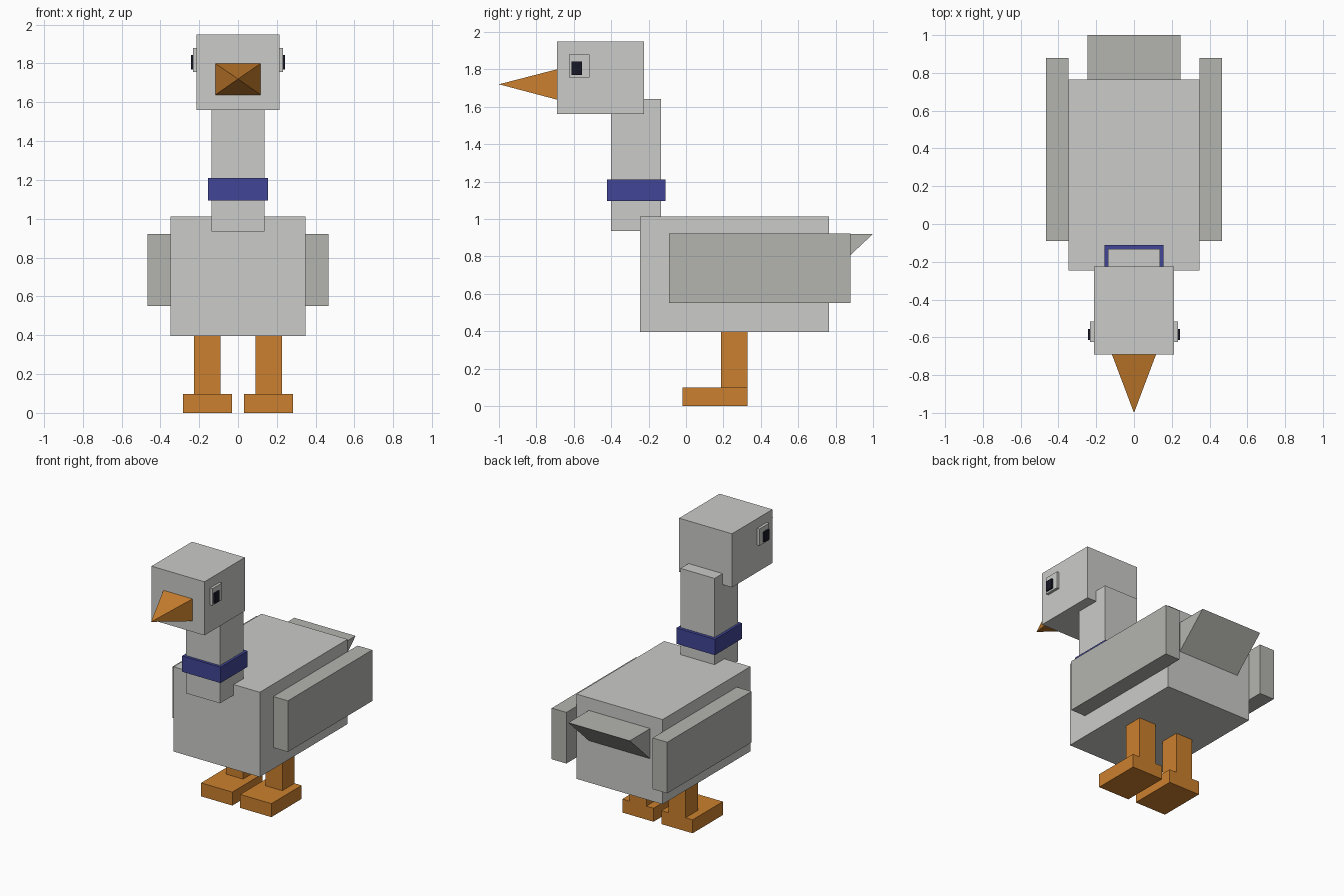
import bpy
import bmesh

cube = bpy.data.objects.get("Cube")
if cube:
    bpy.data.objects.remove(cube, do_unlink=True)


def material(name, rgb):
    """Flat material from 0-255 display values."""
    lin = [((c / 255 + 0.055) / 1.055) ** 2.4 for c in rgb] + [1.0]
    m = bpy.data.materials.new(name)
    m.use_nodes = True
    m.diffuse_color = lin
    m.node_tree.nodes["Principled BSDF"].inputs["Base Color"].default_value = lin
    return m


feather = material("light grey feathers", (203, 203, 201))
wing_grey = material("wing grey", (180, 180, 175))
orange = material("orange", (203, 128, 46))
blue = material("collar blue", (65, 69, 150))
black = material("eye black", (24, 24, 40))


def hull(name, points, mat):
    """Convex flat-faced solid around the given points."""
    bm = bmesh.new()
    for p in points:
        bm.verts.new(p)
    bmesh.ops.convex_hull(bm, input=bm.verts[:])
    bmesh.ops.dissolve_limit(bm, angle_limit=0.01, verts=bm.verts[:], edges=bm.edges[:])
    bmesh.ops.recalc_face_normals(bm, faces=bm.faces[:])
    mesh = bpy.data.meshes.new(name)
    bm.to_mesh(mesh)
    bm.free()
    mesh.materials.append(mat)
    obj = bpy.data.objects.new(name, mesh)
    bpy.context.collection.objects.link(obj)
    return obj


def box(name, xs, ys, zs, mat):
    return hull(name, [(x, y, z) for x in xs for y in ys for z in zs], mat)


def pair(name, xs, ys, zs, mat):
    """A box on the left side and its mirror on the right."""
    box("left_" + name, xs, ys, zs, mat)
    box("right_" + name, [-x for x in xs], ys, zs, mat)


# Body, neck, collar and head
box("body", (-0.347, 0.347), (-0.245, 0.765), (0.395, 1.012), feather)
box("neck", (-0.137, 0.137), (-0.402, -0.133), (0.935, 1.64), feather)
box("collar", (-0.155, 0.155), (-0.422, -0.11), (1.095, 1.21), blue)
box("head", (-0.213, 0.213), (-0.69, -0.225), (1.56, 1.95), feather)

# Pyramid beak
hull("beak", [(x, -0.69, z) for x in (-0.117, 0.117) for z in (1.638, 1.80)]
     + [(0, -1.0, 1.72)], orange)

# Wedge tail with a sloping underside
hull("tail", [(x, y, z) for x in (-0.247, 0.247)
              for y, z in ((0.765, 0.92), (1.0, 0.92), (0.765, 0.70))], wing_grey)

# Wings, eyes, legs and feet
pair("wing", (0.347, 0.465), (-0.09, 0.88), (0.55, 0.922), wing_grey)
pair("eye", (0.213, 0.232), (-0.625, -0.515), (1.757, 1.88), feather)
pair("pupil", (0.232, 0.243), (-0.613, -0.557), (1.77, 1.843), black)
pair("leg", (0.09, 0.226), (0.187, 0.328), (0.098, 0.395), orange)
pair("foot", (0.032, 0.283), (-0.02, 0.328), (0, 0.098), orange)
